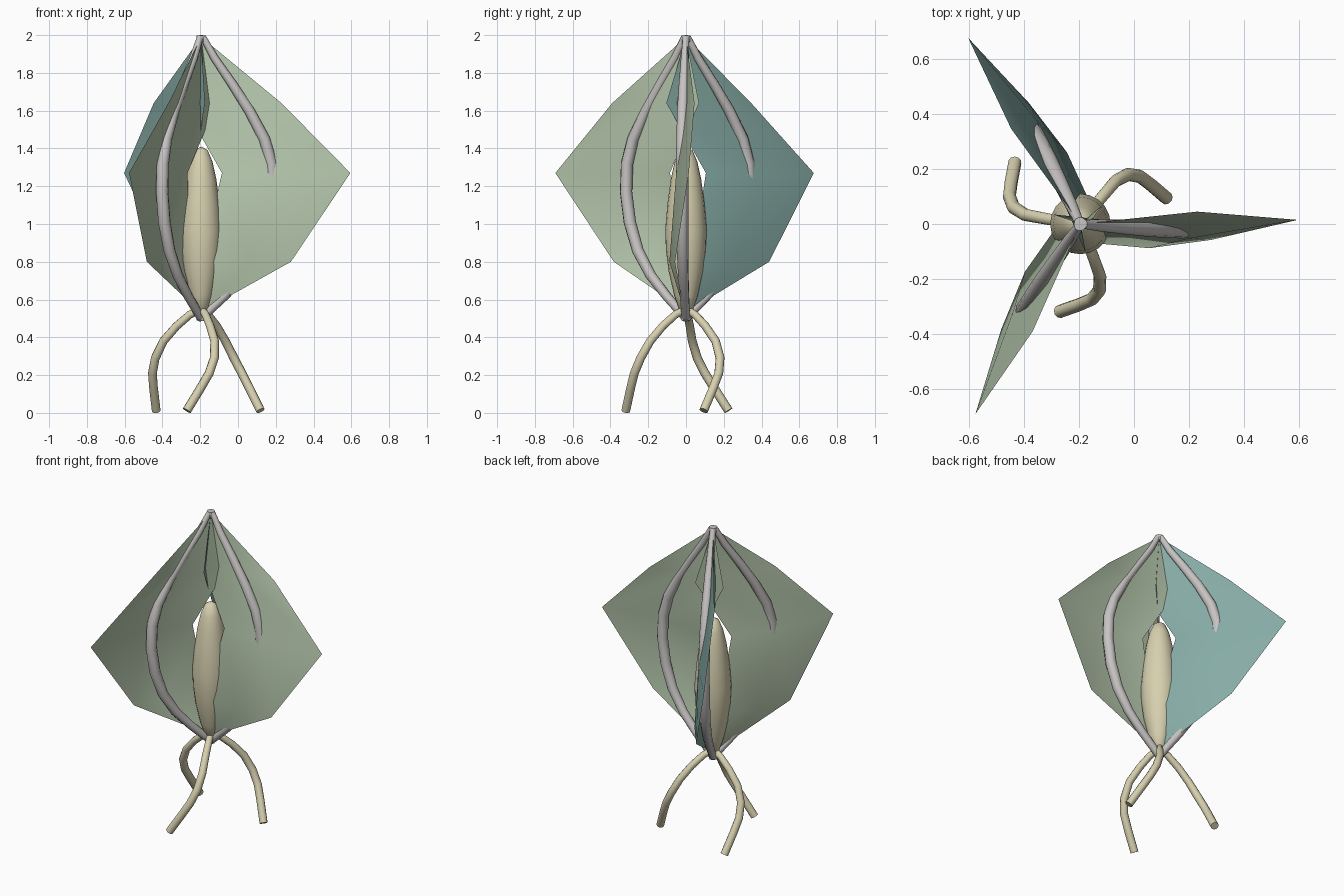
import bpy, bmesh
from math import pi, cos, sin
from mathutils import Matrix, Vector

cube = bpy.data.objects.get("Cube")
if cube:
    bpy.data.objects.remove(cube, do_unlink=True)

AXIS = Vector((-0.195, 0, 0))


def material(name, rgb):
    m = bpy.data.materials.new(name)
    m.use_nodes = True
    m.diffuse_color = (*rgb, 1)
    m.node_tree.nodes["Principled BSDF"].inputs["Base Color"].default_value = (*rgb, 1)
    return m


GREEN = material("pale_green", (0.48, 0.59, 0.43))
TEAL = material("teal", (0.24, 0.41, 0.38))
CREAM = material("cream", (0.68, 0.63, 0.43))
GREY = material("warm_grey", (0.57, 0.55, 0.54))


def finish(name, bm, mat, turn):
    """Turn the part about the central axis and add it to the scene."""
    bm.transform(Matrix.Translation(AXIS) @ Matrix.Rotation(turn, 4, 'Z'))
    me = bpy.data.meshes.new(name)
    bm.to_mesh(me)
    bm.free()
    me.materials.append(mat)
    ob = bpy.data.objects.new(name, me)
    bpy.context.collection.objects.link(ob)
    bpy.ops.object.select_all(action='DESELECT')
    ob.select_set(True)
    bpy.context.view_layer.objects.active = ob
    bpy.ops.object.shade_smooth_by_angle(angle=pi / 3)
    return ob


def tube(name, path, radii, mat, turn, sides=10):
    """Capped round tube along a path of points."""
    bm = bmesh.new()
    pts = [Vector(p) for p in path]
    rings = []
    for i, p in enumerate(pts):
        along = pts[min(i + 1, len(pts) - 1)] - pts[max(i - 1, 0)]
        side = along.cross(Vector((0.3, 1, 0.1))).normalized()
        up = side.cross(along).normalized()
        rings.append([bm.verts.new(p + radii[i] * (side * cos(a) + up * sin(a)))
                      for a in (2 * pi * k / sides for k in range(sides))])
    for a, b in zip(rings, rings[1:]):
        for k in range(sides):
            n = (k + 1) % sides
            bm.faces.new((a[k], a[n], b[n], b[k]))
    bm.faces.new(rings[0])
    bm.faces.new(rings[-1])
    bmesh.ops.recalc_face_normals(bm, faces=bm.faces)
    return finish(name, bm, mat, turn)


def leaf(name, mat, turn):
    """Bent sheet: rows of inner, middle and outer points between two tips."""
    rows = [
        (1.64, (-0.10, 0.035), (0.23, 0.0), (0.425, 0.045)),
        (1.27, (0.11, -0.02), (0.40, -0.052), (0.79, 0.015)),
        (0.80, (0.0, -0.065), (0.25, -0.088), (0.475, -0.058)),
    ]
    bm = bmesh.new()
    top = bm.verts.new((0, 0, 1.99))
    low = bm.verts.new((0.01, -0.01, 0.54))
    grid = [[bm.verts.new((r, y, z)) for r, y in row] for z, *row in rows]
    for k in range(2):
        bm.faces.new((top, grid[0][k], grid[0][k + 1]))
        for a, b in zip(grid, grid[1:]):
            bm.faces.new((a[k], b[k], b[k + 1], a[k + 1]))
        bm.faces.new((grid[-1][k], low, grid[-1][k + 1]))
    return finish(name, bm, mat, turn)


def lathe(name, profile, mat, sides=20):
    """Surface of revolution from (radius, height) points."""
    bm = bmesh.new()
    vs = [bm.verts.new((r, 0, z)) for r, z in profile]
    edges = [bm.edges.new(e) for e in zip(vs, vs[1:])]
    bmesh.ops.spin(bm, geom=vs + edges, cent=(0, 0, 0), axis=(0, 0, 1),
                   angle=2 * pi, steps=sides, use_duplicate=False)
    bmesh.ops.remove_doubles(bm, verts=bm.verts, dist=0.0005)
    bmesh.ops.recalc_face_normals(bm, faces=bm.faces)
    return finish(name, bm, mat, 0)


# Ribs bow outward, roots curl down to the ground
rib_path = [(0.01, 0, 1.99), (0.07, -0.005, 1.88), (0.165, -0.012, 1.74),
            (0.255, -0.018, 1.60), (0.335, -0.02, 1.45), (0.372, -0.02, 1.32),
            (0.378, -0.02, 1.17), (0.355, -0.02, 1.01), (0.305, -0.018, 0.86),
            (0.225, -0.014, 0.73), (0.125, -0.008, 0.62), (0.0, 0, 0.50)]
rib_radii = [0.017, 0.022, 0.026, 0.029, 0.031, 0.033,
             0.033, 0.033, 0.031, 0.028, 0.025, 0.022]
root_path = [(0, 0, 0.55), (-0.06, 0.008, 0.52), (-0.13, 0.02, 0.46),
             (-0.20, 0.033, 0.38), (-0.243, 0.06, 0.29), (-0.258, 0.10, 0.21),
             (-0.252, 0.15, 0.13), (-0.238, 0.225, 0.012)]
root_radii = [0.019, 0.021, 0.022, 0.023, 0.024, 0.024, 0.024, 0.024]

for i, label in enumerate(("left", "back", "front")):
    turn = i * 2 * pi / 3
    leaf(label + "_leaf", TEAL if label == "back" else GREEN, turn)
    tube(label + "_rib", rib_path, rib_radii, GREY, turn)
    tube(label + "_root", root_path, root_radii, CREAM, turn)

# Central seed pod and the knots where the ribs meet
lathe("seed_pod", [(0, 0.51), (0.03, 0.53), (0.062, 0.62), (0.092, 0.75),
                   (0.106, 0.86), (0.11, 0.97), (0.098, 1.11), (0.08, 1.24),
                   (0.06, 1.33), (0.035, 1.39), (0, 1.41)], CREAM)
lathe("bottom_knot", [(0, 0.488), (0.024, 0.49), (0.028, 0.56), (0, 0.57)], GREY, 10)
lathe("top_knot", [(0, 1.96), (0.022, 1.965), (0.024, 1.998), (0, 2.0)], GREY, 10)
